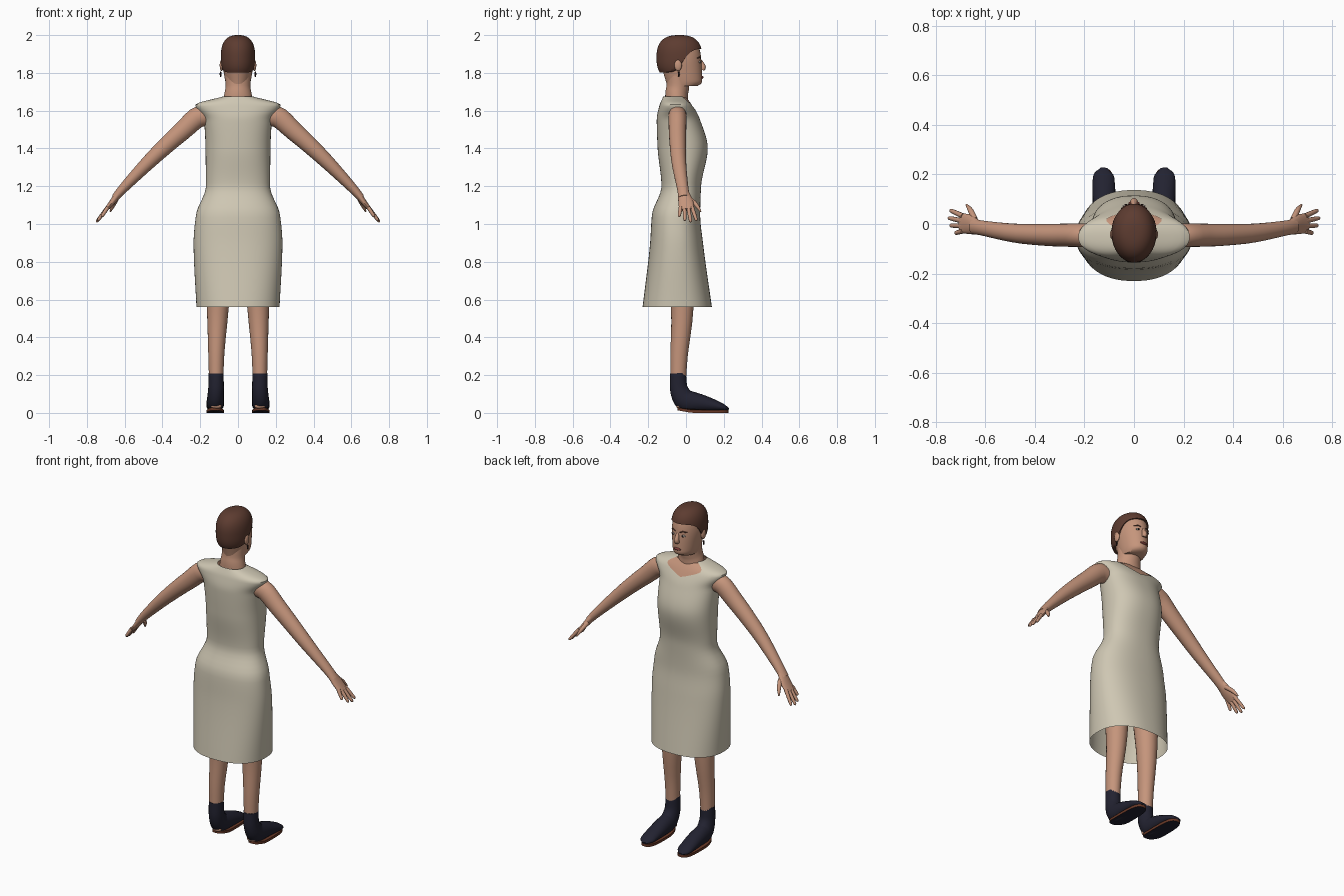
import bpy, bmesh
from math import sin, cos, pi, tanh, radians
from mathutils import Vector

cube = bpy.data.objects.get("Cube")
if cube:
    bpy.data.objects.remove(cube)


def material(name, *rgb):
    mat = bpy.data.materials.new(name)
    mat.use_nodes = True
    mat.diffuse_color = (*rgb, 1)
    bsdf = next(n for n in mat.node_tree.nodes if n.type == 'BSDF_PRINCIPLED')
    bsdf.inputs["Base Color"].default_value = mat.diffuse_color
    bsdf.inputs["Roughness"].default_value = .8
    return mat


SKIN = material("skin", .56, .3, .2)
CREAM = material("cream_cloth", .62, .57, .45)
HAIR = material("brown_hair", .11, .045, .03)
NAVY = material("dark_navy", .016, .016, .03)
BROWN = material("sole_brown", .14, .04, .02)
LIP = material("lip_red", .22, .05, .045)
WHITE = material("eye_white", .6, .56, .5)
DARK = material("dark_eye", .02, .01, .01)


def skin_rings(name, rings, mat, mirror=False, closed=True):
    """Skin a list of equal rings into one smooth object."""
    bm = bmesh.new()
    loops = [[bm.verts.new(p) for p in ring] for ring in rings]
    for low, high in zip(loops, loops[1:]):
        for i in range(len(low)):
            bm.faces.new((low[i], low[i - 1], high[i - 1], high[i]))
    if closed:
        bm.faces.new(loops[0])
        bm.faces.new(loops[-1][::-1])
    bmesh.ops.remove_doubles(bm, verts=bm.verts, dist=.00001)
    if closed:
        bmesh.ops.recalc_face_normals(bm, faces=bm.faces)
    mesh = bpy.data.meshes.new(name)
    bm.to_mesh(mesh)
    bm.free()
    mesh.materials.append(mat)
    ob = bpy.data.objects.new(name, mesh)
    bpy.context.collection.objects.link(ob)
    if mirror:
        ob.modifiers.new("mirror", 'MIRROR')
    bpy.ops.object.select_all(action='DESELECT')
    ob.select_set(True)
    bpy.context.view_layer.objects.active = ob
    bpy.ops.object.shade_smooth_by_angle(angle=radians(50))
    return ob


def sample(rows, key):
    """Monotone cubic interpolation of rows keyed by their first value."""
    last = len(rows) - 1
    i = max(k for k in range(last) if k == 0 or rows[k][0] <= key)
    span = rows[i + 1][0] - rows[i][0]
    t = min(max((key - rows[i][0]) / span, 0), 1)

    def slope(k, col):
        return (rows[k + 1][col] - rows[k][col]) / (rows[k + 1][0] - rows[k][0])

    def tangent(k, col):
        if k in (0, last):
            return slope(min(k, last - 1), col)
        before, after = slope(k - 1, col), slope(k, col)
        return 2 * before * after / (before + after) if before * after > 0 else 0

    values = []
    for col in range(1, len(rows[0])):
        start, end = rows[i][col], rows[i + 1][col]
        u, v = tangent(i, col) * span, tangent(i + 1, col) * span
        values.append(start + u * t + (3 * (end - start) - 2 * u - v) * t ** 2
                      + (2 * (start - end) + u + v) * t ** 3)
    return values


def circle(count):
    return [2 * pi * k / count for k in range(count)]


def power(value, exponent):
    return abs(value) ** exponent * (1 if value > 0 else -1)


def section_point(shape, angle, z, square=2, scale=1):
    """Point on an oval section, with the angle measured from +y."""
    half, back, front = shape(z)
    x = half * power(sin(angle), 2 / square)
    y = (front - back) / 2 * power(cos(angle), 2 / square)
    return Vector((x * scale, (front + back) / 2 + y * scale, z))


def body(shape, bottom, top, count, square=2, scale=1):
    """Rings between two height functions of the angle, denser at the top."""
    steps = [1 - (1 - j / count) ** 1.7 for j in range(count + 1)]
    return [[section_point(shape, a, bottom(a) + t * (top(a) - bottom(a)), square, scale)
             for a in circle(64)] for t in steps]


def tube(path, side=(0, 1, 0), count=16, detail=4):
    """Smooth tapering tube; each entry is x, y, z, radius, side radius."""
    rows = [(i, *entry) for i, entry in enumerate(path)]
    fine = [sample(rows, i / detail) for i in range(detail * (len(path) - 1) + 1)]
    rings = []
    for i, (x, y, z, radius, side_radius) in enumerate(fine):
        ahead = Vector(fine[min(i + 1, len(fine) - 1)][:3])
        along = (ahead - Vector(fine[max(i - 1, 0)][:3])).normalized()
        across = Vector(side)
        across = (across - along * across.dot(along)).normalized()
        normal = along.cross(across)
        rings.append([Vector((x, y, z)) + normal * radius * cos(a) + across * side_radius * sin(a)
                      for a in circle(count)])
    return rings


def blob(name, centre, size, mat, mirror=True):
    """Ellipsoid."""
    rings = [[Vector(centre) + Vector((size[0] * sin(v) * cos(a), size[1] * sin(v) * sin(a),
                                       size[2] * cos(v))) for a in circle(16)]
             for v in [.05 + (pi - .1) * j / 10 for j in range(11)]]
    skin_rings(name, rings, mat, mirror)


# Sleeveless dress with a V neckline: height, half width, back, front
DRESS = [(.56, .22, -.23, .137), (.9, .235, -.19, .09), (1.05, .222, -.18, .075),
         (1.2, .17, -.13, .08), (1.4, .172, -.15, .115), (1.55, .18, -.155, .075),
         (1.63, .225, -.14, .035), (1.675, .08, -.12, 0)]


def dress_shape(z):
    return sample(DRESS, z)


def neckline(angle):
    return 1.595 + .08 * min(1, min(angle, 2 * pi - angle) / radians(50))


skin_rings("dress", body(dress_shape, lambda a: DRESS[0][0], neckline, 54, 2.3), CREAM, closed=False)
skin_rings("upper_chest", body(dress_shape, lambda a: 1.45, lambda a: 1.67, 16, 2.3, .95), SKIN,
           closed=False)

# Neck and head
skin_rings("neck", tube([(0, -.05, 1.6, .06, .09), (0, -.05, 1.68, .06, .074),
                         (0, -.043, 1.73, .06, .066), (0, -.04, 1.8, .06, .07)],
                        side=(1, 0, 0), count=32), SKIN)
HEAD = [(1.73, .06, -.1, .06), (1.75, .066, -.105, .086), (1.8, .075, -.12, .085),
        (1.88, .085, -.146, .08), (1.94, .08, -.14, .066), (1.99, .01, -.05, -.02)]


def head_shape(z):
    return sample(HEAD, z)


skin_rings("head", body(head_shape, lambda a: HEAD[0][0], lambda a: HEAD[-1][0], 36), SKIN)


# Short hair: a squarish dome above a hairline that dips behind the ears
def hair_shape(z):
    dome = max(0, 1 - abs((z - 1.88) / .12) ** 2.6) ** (1 / 2.6)
    return .091 * dome, -.035 - .121 * dome, -.035 + .121 * dome


def hairline(angle):
    return 1.865 + .064 * tanh(2.5 * cos(min(angle, 2 * pi - angle) + .17))


hair = body(hair_shape, hairline, lambda a: 2, 26)
hair.insert(0, [section_point(head_shape, a, hairline(a), scale=.97) for a in circle(64)])
skin_rings("hair", hair, HAIR, closed=False)

# Face details
skin_rings("nose", tube([(0, .076, 1.87, .006, .006), (0, .09, 1.83, .015, .015),
                         (0, .087, 1.815, .015, .01)]), SKIN)
blob("lips", (0, .083, 1.776), (.023, .01, .008), LIP, mirror=False)
blob("eye", (.033, .073, 1.858), (.014, .006, .006), WHITE)
blob("iris", (.033, .0765, 1.858), (.006, .0045, .006), DARK)
blob("ear", (.087, -.042, 1.84), (.01, .02, .03), SKIN)
blob("earring", (.092, -.038, 1.793), (.005, .005, .015), DARK)
skin_rings("eyebrow", tube([(.014, .078, 1.876, .003, .003), (.032, .073, 1.883, .004, .004),
                            (.052, .06, 1.878, .002, .003)], count=8), HAIR, True)

# Arms and hands
skin_rings("arm", tube([(.14, -.045, 1.575, .05, .045), (.2, -.045, 1.57, .056, .048),
                        (.3, -.045, 1.488, .05, .046), (.45, -.04, 1.35, .04, .04),
                        (.62, -.015, 1.175, .024, .03), (.65, -.01, 1.14, .02, .03)],
                       count=24), SKIN, True)
skin_rings("palm", tube([(.63, -.014, 1.165, .02, .03), (.67, 0, 1.11, .015, .04),
                         (.7, .004, 1.075, .01, .04)]), SKIN, True)
skin_rings("thumb", tube([(.643, .018, 1.135, .013, .013), (.66, .055, 1.1, .011, .011),
                          (.676, .078, 1.066, .004, .004)]), SKIN, True)
for i, finger in enumerate(("index_finger", "middle_finger", "ring_finger", "little_finger")):
    shorter = .007 * (i - 1) ** 2
    root = Vector((.69, .032 - .02 * i, 1.088))
    tip = Vector((.75 - shorter, .056 - .031 * i, 1.01 + shorter))
    path = [(*root.lerp(tip, t), r, r) for t, r in ((0, .011), (.9, .008), (1, .003))]
    skin_rings(finger, tube(path, count=10), SKIN, True)

# Legs, running up under the dress
skin_rings("leg", tube([(.1, -.04, 1, .09, .085), (.107, -.02, .56, .06, .058),
                        (.115, -.037, .3, .046, .042), (.116, -.042, .15, .04, .037)],
                       side=(1, 0, 0), count=24), SKIN, True)

# Ankle boots with the bare heel showing at the back
skin_rings("boot", tube([(.116, -.042, .21, .042, .04), (.116, -.04, .14, .046, .041),
                         (.12, 0, .065, .058, .045), (.12, .08, .052, .046, .047),
                         (.123, .19, .03, .021, .043), (.12, .226, .02, .006, .014)],
                        side=(1, 0, 0), count=20), NAVY, True)
blob("bare_heel", (.115, -.036, .036), (.028, .016, .014), SKIN)

# Soles: brown edge, dark underside
outline = [(.121 + .046 * power(sin(a), .7), .09 + .135 * power(cos(a), .7)) for a in circle(32)]
sole = skin_rings("boot_sole", [[(x, y, z + max(0, .03 - y) * .18) for x, y in outline]
                                for z in (0, .015)], BROWN, True)
sole.data.materials.append(NAVY)
for face in sole.data.polygons:
    if face.normal.z < -.7:
        face.material_index = 1
